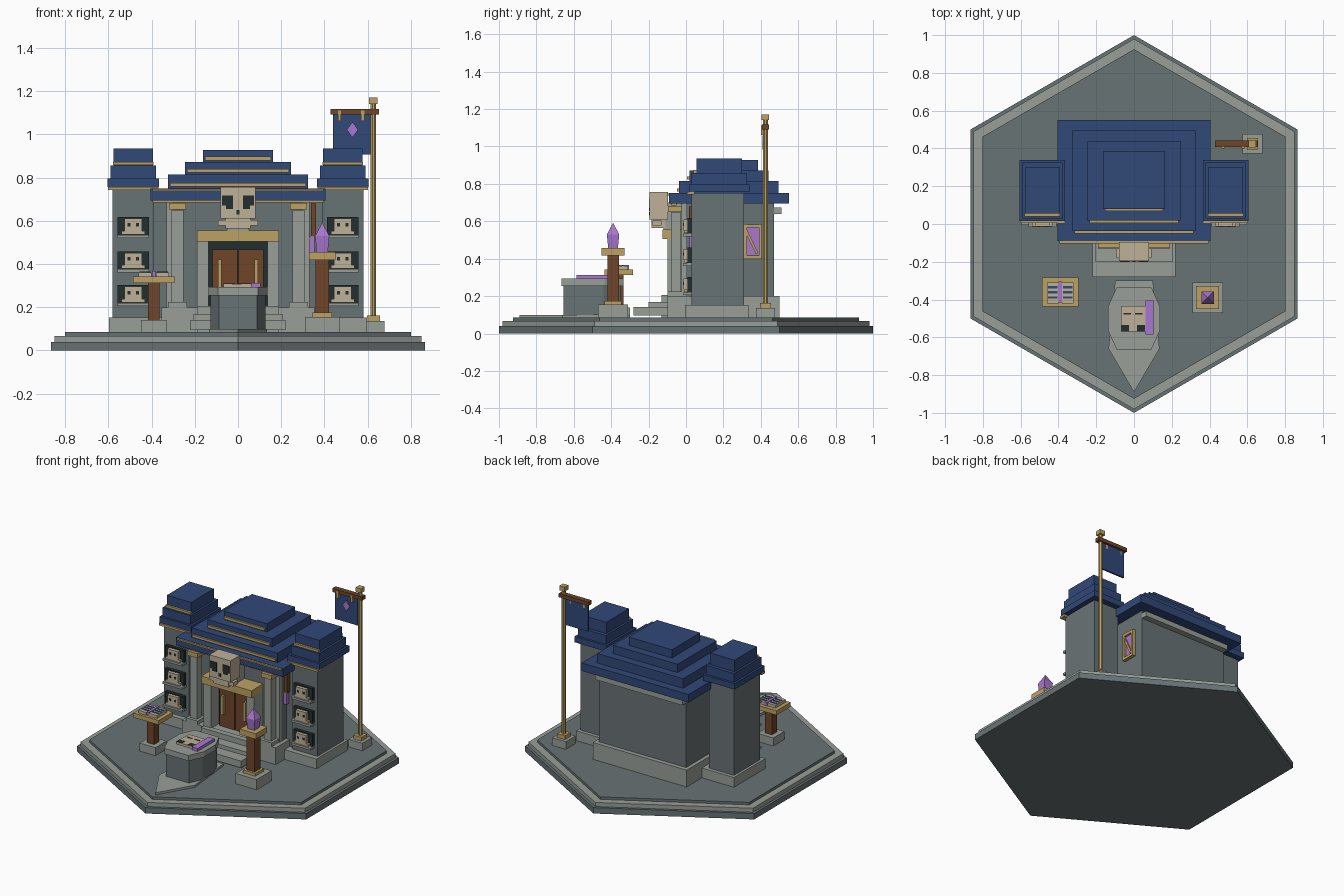
import bpy, bmesh, math

if "Cube" in bpy.data.objects:
    bpy.data.objects.remove(bpy.data.objects["Cube"])

def mat(name, hexa):
    m = bpy.data.materials.new(name)
    rgb = [int(hexa[i:i + 2], 16) / 255 for i in (0, 2, 4)]
    m.diffuse_color = [((c + .055) / 1.055) ** 2.4 if c > .04 else c / 12.92 for c in rgb] + [1]
    m.use_nodes = True
    m.node_tree.nodes["Principled BSDF"].inputs["Base Color"].default_value = m.diffuse_color
    return m

STONE = mat("grey stone", "697375")
TRIM = mat("pale stone", "989F98")
BLUE = mat("navy roof", "314877")
GOLD = mat("old gold", "BCA264")
WOOD = mat("brown wood", "6E4528")
BONE = mat("bone", "BDB198")
PURPLE = mat("violet", "A877CF")
DARK = mat("near black green", "222F2F")

def finish(name, bm, m):
    bmesh.ops.recalc_face_normals(bm, faces=bm.faces)
    me = bpy.data.meshes.new(name)
    bm.to_mesh(me)
    bm.free()
    me.materials.append(m)
    ob = bpy.data.objects.new(name, me)
    bpy.context.collection.objects.link(ob)
    return ob

def box(name, m, x0, x1, y0, y1, z0, z1):
    bm = bmesh.new()
    bmesh.ops.create_cube(bm, size=1)
    for v in bm.verts:
        v.co = (x1 if v.co.x > 0 else x0, y1 if v.co.y > 0 else y0, z1 if v.co.z > 0 else z0)
    return finish(name, bm, m)

def block(name, m, cx, cy, rx, ry, z0, z1):
    return box(name, m, cx - rx, cx + rx, cy - ry, cy + ry, z0, z1)

def prism(name, m, pts, z0, z1):
    bm = bmesh.new()
    f = bm.faces.new([bm.verts.new((x, y, z0)) for x, y in pts])
    up = bmesh.ops.extrude_face_region(bm, geom=[f])["geom"]
    for v in up:
        if isinstance(v, bmesh.types.BMVert):
            v.co.z = z1
    return finish(name, bm, m)

def ring(r, n, a0=0):
    return [(r * math.cos(a0 + i * math.tau / n), r * math.sin(a0 + i * math.tau / n)) for i in range(n)]

# hexagonal stepped base
for name, m, r, z0, z1 in (("base_lower", STONE, 1, 0, .04), ("base_border", TRIM, .98, .04, .068),
                           ("courtyard", STONE, .925, .068, .085)):
    prism(name, m, ring(r, 6, math.pi / 2), z0, z1)

# main hall
box("hall_plinth", TRIM, -.355, .355, -.1, .5, .085, .2)
box("hall_walls", STONE, -.33, .33, 0, .47, .2, .7)
box("rear_cornice", TRIM, -.33, .33, .47, .51, .64, .675)

# stepped hall roof with gold front strips
tiers = ((.405, -.09, .55, .695, .75), (.325, -.037, .495, .75, .815),
         (.245, .018, .44, .815, .872), (.163, .08, .385, .872, .928))
for i, (w, y0, y1, z0, z1) in enumerate(tiers):
    box(f"hall_roof_{i}", BLUE, -w, w, y0, y1, z0, z1)
    box(f"hall_roof_strip_{i}", GOLD, -w + .01, w - .01, y0 - .012, y0, z0 + .008 + (.035 if i == 0 else 0), z0 + .025 + (.028 if i == 0 else 0))
box("hall_eave", GOLD, -.395, .395, -.08, -.05, .685, .697)

# front steps
for i, (w, y0, z0, z1) in enumerate(((.22, -.28, .095, .142), (.205, -.2, .12, .168), (.19, -.13, .085, .205))):
    box(f"step_{i}", TRIM, -w, w, y0, -.09, z0, z1)

# doorway
box("door_recess", DARK, -.14, .14, -.012, .01, .2, .51)
box("door_lintel", GOLD, -.19, .19, -.125, 0, .505, .555)
for s in (-1, 1):
    block("door_post", TRIM, s * .163, -.05, .027, .05, .2, .505)
    block("door_leaf", WOOD, s * .06, -.02, .057, .012, .2, .468)
    block("door_handle", GOLD, s * .085, -.042, .008, .012, .29, .42)
    # porch columns
    block("column_base", TRIM, s * .28, -.055, .045, .045, .2, .225)
    block("column", TRIM, s * .28, -.055, .027, .025, .225, .65)
    block("column_capital", GOLD, s * .28, -.055, .04, .04, .652, .682)
    block("pilaster", TRIM, s * .313, -.012, .017, .012, .2, .695)

# skull over the door
box("skull_cranium", BONE, -.08, .08, -.195, -.095, .61, .757)
box("skull_jaw", BONE, -.057, .057, -.185, -.11, .565, .61)
box("skull_support", TRIM, -.05, .05, -.12, 0, .555, .7)
box("skull_nose", DARK, -.008, .008, -.199, -.193, .63, .65)
for s in (-1, 1):
    block("skull_cheek", BONE, s * .075, -.155, .017, .025, .578, .605)
    block("skull_eye", DARK, s * .048, -.195, .025, .004, .67, .718)
    block("skull_eye_inner", DARK, s * .04, -.195, .016, .004, .655, .672)

# side towers
def tower(s):
    c = s * .485
    block("tower_plinth", TRIM, s * .455, .165, .142, .17, .085, .152)
    inner, outer = (.39, .58)
    block("tower_walls", STONE, s * (inner + outer) / 2, .17, (outer - inner) / 2, .14, .15, .75)
    block("tower_link", STONE, s * .36, .13, .035, .08, .15, .7)
    for i, (rx, y0, y1, z0, z1) in enumerate(((.12, .015, .34, .757, .797), (.106, .03, .325, .797, .857),
                                              (.092, .055, .3, .857, .935))):
        box(f"tower_roof_{i}", BLUE, c - rx, c + rx, y0, y1, z0, z1)
    block("tower_eave", GOLD, c, .025, .118, .02, .742, .757)
    block("tower_roof_strip", GOLD, c, .049, .094, .008, .858, .873)
    # skull niches
    for z in (.205, .362, .52):
        block("niche", DARK, c, .02, .072, .012, z + .015, z + .097)
        block("niche_ledge", TRIM, c, .008, .074, .025, z, z + .015)
        block("niche_skull", BONE, c, .008, .04, .022, z + .032, z + .09)
        block("niche_skull_jaw", BONE, c, .008, .054, .02, z + .018, z + .034)
        for e in (-1, 1):
            block("niche_skull_eye", DARK, c + e * .02, -.014, .007, .002, z + .055, z + .07)

for s in (-1, 1):
    tower(s)

# framed side window
box("side_window_pane", PURPLE, .33, .338, .32, .395, .42, .57)
for y in (.317, .398):
    block("side_window_upright", GOLD, .34, y, .012, .008, .4, .585)
for z in (.408, .575):
    block("side_window_rail", GOLD, .34, .357, .012, .048, z - .009, z + .009)
bar = block("side_window_brace", GOLD, 0, 0, .006, .007, -.08, .08)
bar.location, bar.rotation_euler = (.341, .345, .5), (.45, 0, 0)

# hanging ornament beside the hall wall
box("hanging_post", WOOD, .337, .362, .015, .045, .53, .68)
box("hanging_crystal", PURPLE, .332, .355, .018, .042, .45, .53)

# altar with arrow-shaped footing
prism("altar_footing", TRIM, [(-.1, -.3), (.1, -.3), (.135, -.66), (0, -.89), (-.135, -.66)], .085, .1)
def octagon(x, y0, y1, cx, cy):
    return [(x, y0 + cy), (x, y1 - cy), (x - cx, y1), (cx - x, y1), (-x, y1 - cy), (-x, y0 + cy), (cx - x, y0), (x - cx, y0)]
prism("altar_body", STONE, octagon(.127, -.655, -.35, .04, .09), .1, .255)
prism("altar_top", TRIM, octagon(.137, -.665, -.335, .045, .1), .255, .293)
box("altar_relic", BONE, -.068, .06, -.57, -.435, .293, .308)
box("altar_cloth", PURPLE, .06, .104, -.585, -.405, .293, .313)
for s in (-1, 1):
    block("relic_eye", DARK, s * .042 - .005, -.552, .02, .016, .303, .311)
    block("relic_line", DARK, s * .03 - .005, -.475, .02, .003, .306, .311)

# reading stand
block("stand_foot", TRIM, -.39, -.36, .06, .06, .085, .14)
block("stand_post", WOOD, -.39, -.36, .027, .027, .14, .315)
block("stand_top", GOLD, -.39, -.36, .096, .077, .312, .342)
block("book_ribbon", PURPLE, -.39, -.36, .009, .055, .342, .367)
for s in (-1, 1):
    x = -.39 + s * .04
    block("book_page", BONE, x, -.365, .03, .055, .342, .362)
    for k in range(3):
        block("book_line", BLUE, x, -.335 - k * .027, .025, .006, .36, .365)

# crystal pedestal
cx, cy = .39, -.39
block("pedestal_base", TRIM, cx, cy, .08, .08, .085, .155)
block("pedestal_collar", GOLD, cx, cy, .046, .046, .155, .175)
block("pedestal_post", WOOD, cx, cy, .031, .031, .175, .42)
block("pedestal_top", GOLD, cx, cy, .061, .061, .418, .456)
bm = bmesh.new()
rings = [[bm.verts.new((cx + a * r, cy + b * r, z)) for a, b in ((-1, -1), (1, -1), (1, 1), (-1, 1))]
         for r, z in ((.026, .456), (.033, .53))]
tip = bm.verts.new((cx, cy, .592))
bm.faces.new(rings[0])
for i in range(4):
    j = (i + 1) % 4
    bm.faces.new((rings[0][i], rings[0][j], rings[1][j], rings[1][i]))
    bm.faces.new((rings[1][i], rings[1][j], tip))
finish("crystal", bm, PURPLE)

# banner pole
px, py = .627, .425
block("pole_base", TRIM, px, py, .052, .052, .085, .137)
block("pole_collar", GOLD, px, py, .03, .03, .137, .163)
pole = prism("pole", GOLD, ring(.014, 8, math.pi / 8), .16, 1.145)
pole.location = (px, py, 0)
block("pole_cap", GOLD, px, py, .02, .02, 1.142, 1.172)
box("banner_bar", WOOD, .428, .653, py - .018, py + .018, 1.092, 1.117)
box("banner_cloth", BLUE, .44, .613, py - .008, py + .004, .908, 1.092)
for x in (.47, .578):
    block("banner_clip", GOLD, x, py - .01, .008, .014, 1.062, 1.112)
gem = prism("banner_emblem", PURPLE, [(-.026, 0), (0, -.037), (.026, 0), (0, .037)], 0, .008)
gem.location, gem.rotation_euler = (.53, py - .007, 1.022), (math.pi / 2, 0, 0)
